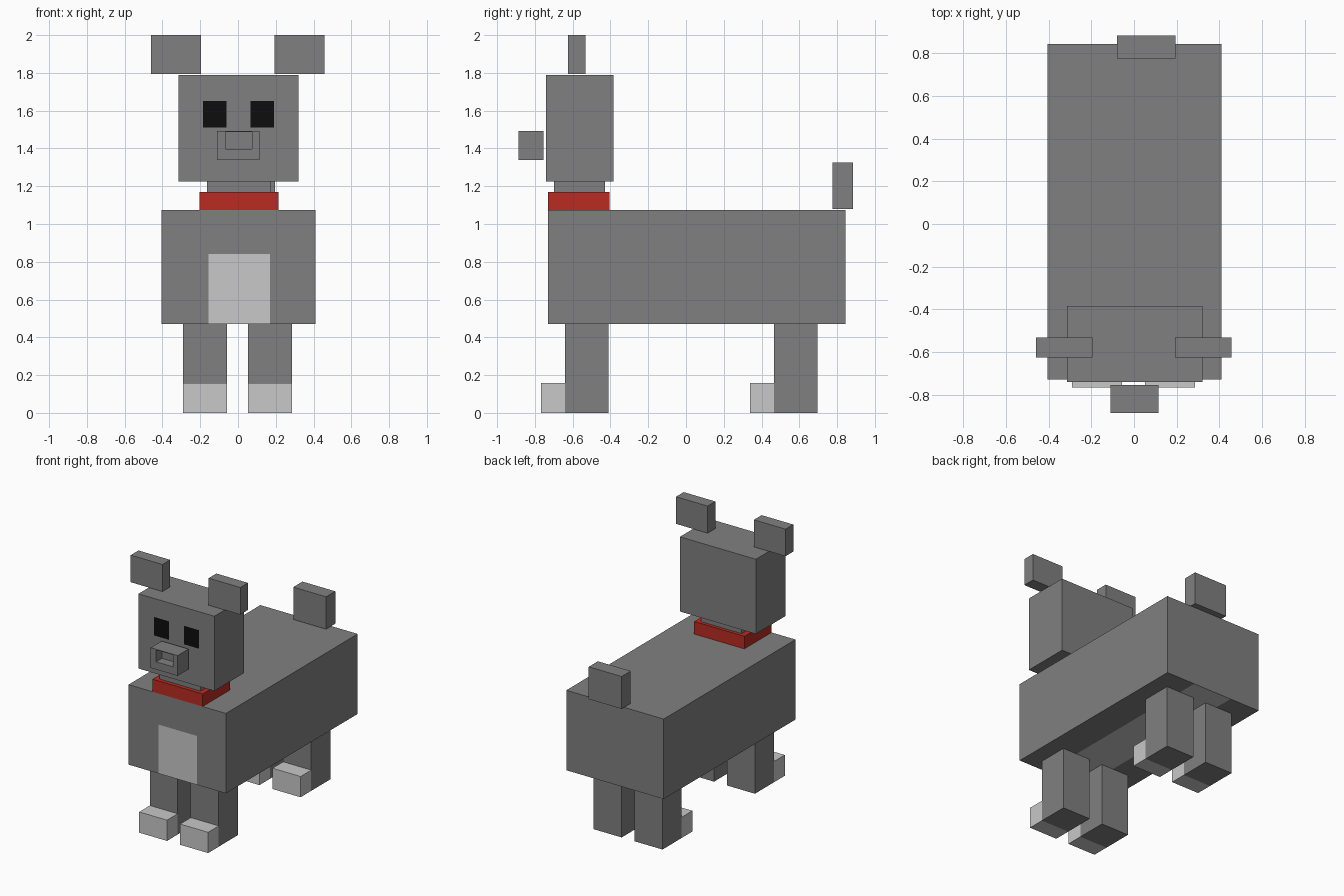
import bpy
import bmesh

old = bpy.data.objects.get("Cube")
if old:
    bpy.data.objects.remove(old, do_unlink=True)


def material(name, rgb):
    m = bpy.data.materials.new(name)
    m.use_nodes = True
    m.diffuse_color = (*rgb, 1)
    m.node_tree.nodes["Principled BSDF"].inputs["Base Color"].default_value = (*rgb, 1)
    return m


grey = material("grey fur", (0.216, 0.216, 0.216))
light = material("light fur", (0.58, 0.58, 0.58))
red = material("red collar", (0.48, 0.025, 0.016))
black = material("black eyes", (0.004, 0.004, 0.004))


def box(name, xs, ys, zs, mats, x_cuts=(), z_cuts=(), paint=None, sink=None, depth=0.07):
    """Box between two corners; cut lines split it, paint and sink pick faces by rule."""
    bm = bmesh.new()
    bmesh.ops.create_cube(bm, size=1)
    for v in bm.verts:
        v.co = [lo if c < 0 else hi for c, (lo, hi) in zip(v.co, (xs, ys, zs))]
    cuts = [((x, 0, 0), (1, 0, 0)) for x in x_cuts] + [((0, 0, z), (0, 0, 1)) for z in z_cuts]
    for point, normal in cuts:
        bmesh.ops.bisect_plane(bm, geom=bm.verts[:] + bm.edges[:] + bm.faces[:],
                               plane_co=point, plane_no=normal)
    bm.normal_update()
    for f in bm.faces:
        if paint and paint(f.calc_center_median(), f.normal):
            f.material_index = 1
    if sink:
        chosen = [f for f in bm.faces if sink(f.calc_center_median(), f.normal)]
        bmesh.ops.inset_region(bm, faces=chosen, thickness=0, depth=-depth)
    mesh = bpy.data.meshes.new(name)
    bm.to_mesh(mesh)
    bm.free()
    for m in mats:
        mesh.materials.append(m)
    obj = bpy.data.objects.new(name, mesh)
    bpy.context.collection.objects.link(obj)
    return obj


def between(v, lo, hi):
    return lo < v < hi


# Body with a light bib that continues along the belly
box("body", (-0.405, 0.41), (-0.73, 0.845), (0.47, 1.075), (grey, light),
    x_cuts=(-0.155, 0.17), z_cuts=(0.84,),
    paint=lambda c, n: between(c.x, -0.155, 0.17)
    and (n.z < -0.5 or (n.y < -0.5 and c.z < 0.84)))

# Neck and collar
box("neck", (-0.165, 0.175), (-0.70, -0.43), (1.08, 1.225), (grey,))
box("collar", (-0.205, 0.215), (-0.73, -0.405), (1.075, 1.17), (red,))

# Head with square eyes cut into the front
box("head", (-0.315, 0.32), (-0.74, -0.385), (1.225, 1.79), (grey, black),
    x_cuts=(-0.185, -0.06, 0.065, 0.19), z_cuts=(1.51, 1.65),
    paint=lambda c, n: n.y < -0.5 and between(c.z, 1.51, 1.65)
    and (between(c.x, -0.185, -0.06) or between(c.x, 0.065, 0.19)))

# Snout with a sunken nose
box("snout", (-0.11, 0.115), (-0.886, -0.755), (1.34, 1.493), (grey,),
    x_cuts=(-0.065, 0.075), z_cuts=(1.398, 1.488),
    sink=lambda c, n: n.y < -0.5 and between(c.x, -0.065, 0.075)
    and between(c.z, 1.398, 1.488))

# Ears and tail
box("right_ear", (-0.46, -0.195), (-0.625, -0.533), (1.795, 2.0), (grey,))
box("left_ear", (0.192, 0.457), (-0.625, -0.533), (1.795, 2.0), (grey,))
box("tail", (-0.08, 0.195), (0.775, 0.884), (1.08, 1.325), (grey,))

# Legs with light paws in front of them
for side, xs in (("right", (-0.29, -0.057)), ("left", (0.052, 0.287))):
    for end, y in (("front", -0.64), ("back", 0.465)):
        box(f"{end}_{side}_leg", xs, (y, y + 0.23), (0, 0.47), (grey,))
        box(f"{end}_{side}_paw", xs, (y - 0.127, y), (0, 0.157), (light,))
